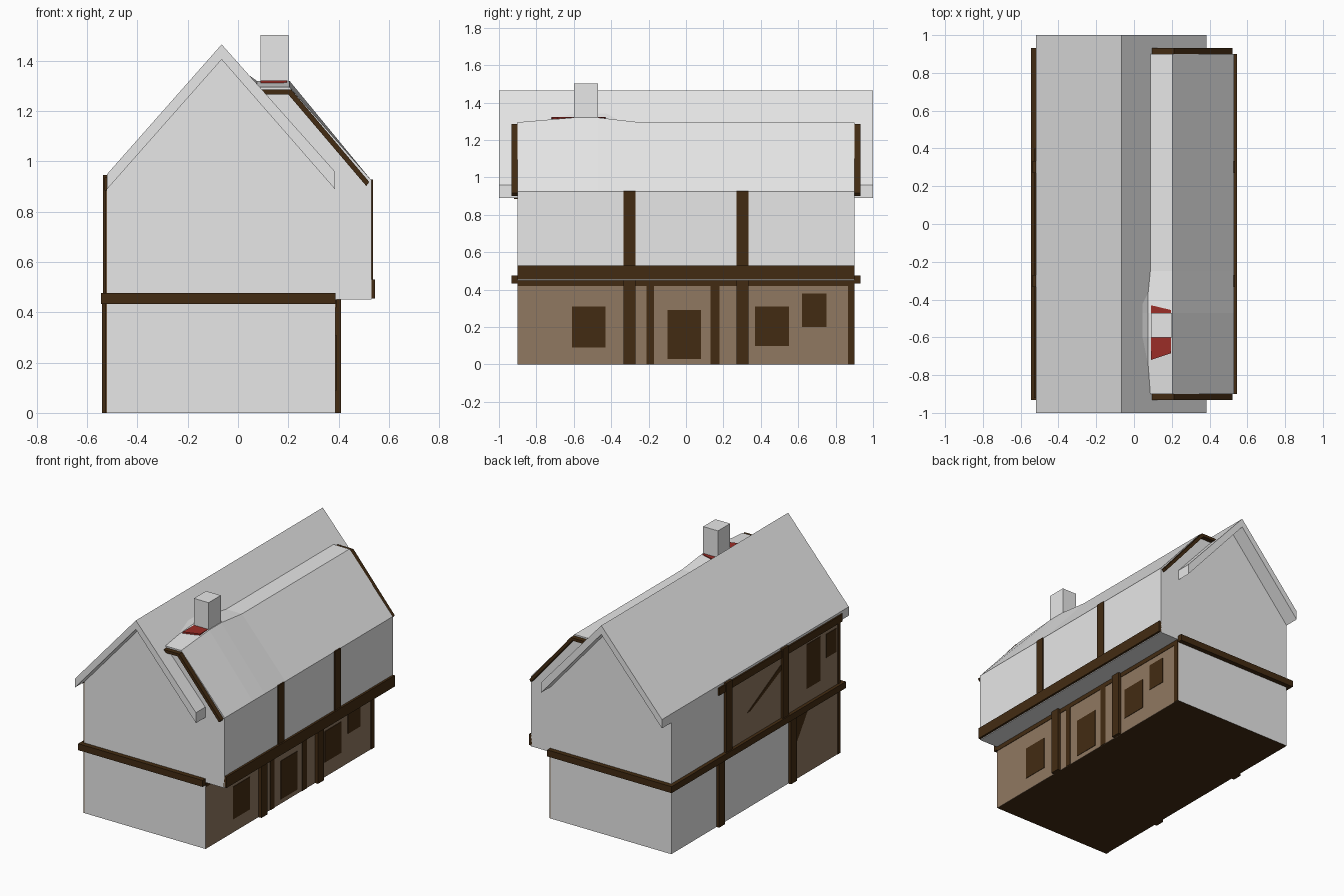
import bpy, bmesh

if "Cube" in bpy.data.objects:
    bpy.data.objects.remove(bpy.data.objects["Cube"])


def material(name, rgb):
    m = bpy.data.materials.new(name)
    m.diffuse_color = (*rgb, 1)
    m.use_nodes = True
    m.node_tree.nodes["Principled BSDF"].inputs["Base Color"].default_value = m.diffuse_color
    return m


PLASTER = material("pale_grey", (0.8, 0.8, 0.8))
TIMBER = material("dark_timber", (0.055, 0.024, 0.006))
BROWN = material("brown_infill", (0.28, 0.19, 0.12))
RED = material("brick_red", (0.33, 0.026, 0.02))


def loft(name, sections, mat):
    """Solid through closed sections of 3D points, capped at both ends."""
    bm = bmesh.new()
    rings = [[bm.verts.new(p) for p in s] for s in sections]
    n = len(rings[0])
    for a, b in zip(rings, rings[1:]):
        for i in range(n):
            j = (i + 1) % n
            bm.faces.new((a[i], a[j], b[j], b[i]))
    bm.faces.new(rings[0])
    bm.faces.new(rings[-1])
    bmesh.ops.recalc_face_normals(bm, faces=bm.faces)
    me = bpy.data.meshes.new(name)
    bm.to_mesh(me)
    bm.free()
    me.materials.append(mat)
    ob = bpy.data.objects.new(name, me)
    bpy.context.collection.objects.link(ob)
    return ob


def extrude_y(name, profile, y0, y1, mat):
    return loft(name, [[(x, y, z) for x, z in profile] for y in (y0, y1)], mat)


def box(name, x, y, z, mat):
    prof = [(x[0], z[0]), (x[1], z[0]), (x[1], z[1]), (x[0], z[1])]
    return extrude_y(name, prof, y[0], y[1], mat)


def wall_plate(name, x0, x1, yz, mat):
    return loft(name, [[(x, y, z) for y, z in yz] for x in (x0, x1)], mat)


# Ground storey, with a dark underside
ground = box("ground_storey", (-0.52, 0.385), (-0.9, 0.9), (0, 0.455), PLASTER)
ground.data.materials.append(TIMBER)
for f in ground.data.polygons:
    if f.normal.z < -0.9:
        f.material_index = 1


# Overhanging upper storey with the lean-to roof, swelling slightly at the chimney
def upper_section(y, top):
    prof = [(-0.52, 0.45), (0.53, 0.45), (0.53, 0.925), (0.205, top),
            (0.075, top), (-0.065, 1.42), (-0.52, 0.91)]
    return [(x, y, z) for x, z in prof]


loft("upper_storey", [upper_section(*s) for s in
     ((-0.9, 1.295), (-0.6, 1.32), (-0.47, 1.32), (-0.25, 1.295), (0.9, 1.295))], PLASTER)

# Main roof slab
extrude_y("main_roof", [(-0.52, 0.95), (-0.065, 1.465), (0.385, 0.96),
                        (0.385, 0.89), (-0.065, 1.405), (-0.52, 0.89)], -1, 1, PLASTER)

# Chimney and its red brick base
box("chimney", (0.09, 0.2), (-0.6, -0.47), (1.25, 1.503), PLASTER)
base = [(0.09, -0.72), (0.195, -0.685), (0.195, -0.455), (0.09, -0.43)]
loft("chimney_base", [[(x, y, z) for x, y in base] for z in (1.312, 1.322)], RED)

# End timbers: floor beams and bargeboards of the lean-to roof
barge = [(0.095, 1.285), (0.212, 1.285), (0.522, 0.918), (0.51, 0.902),
         (0.2, 1.266), (0.112, 1.266)]
for label, y0, y1 in (("front", -0.932, -0.9), ("back", 0.9, 0.932)):
    box(label + "_floor_beam", (-0.545, 0.387), (y0, y1), (0.432, 0.476), TIMBER)
    extrude_y(label + "_bargeboard", barge, y0, y1, TIMBER)

# Long side timbers
box("left_floor_beam", (-0.545, -0.52), (-0.92, 0.92), (0.432, 0.476), TIMBER)
box("right_floor_beam", (0.52, 0.545), (-0.9, 0.9), (0.455, 0.53), TIMBER)
box("left_eave_strip", (-0.53, -0.52), (-0.92, 0.4), (0.885, 0.935), TIMBER)
for s in (-1, 1):
    def span(c, w=0.032):
        return (s * c - w, s * c + w)
    box("right_upper_post", (0.52, 0.536), span(0.302), (0.5, 0.928), TIMBER)
    box("right_lower_post", (0.37, 0.41), span(0.302), (0, 0.455), TIMBER)
    box("left_upper_post", (-0.537, -0.51), span(0.302), (0.45, 0.945), TIMBER)
    box("left_lower_post", (-0.54, -0.51), span(0.385), (0, 0.45), TIMBER)


def rect(y0, y1, z0, z1):
    return [(y0, z0), (y1, z0), (y1, z1), (y0, z1)]


# Brown infill on the right ground wall, with windows, door and studs
wall_plate("right_infill", 0.385, 0.388, rect(-0.9, 0.9, 0, 0.45), BROWN)
for name, r in (("window", (-0.61, -0.43, 0.09, 0.31)), ("stud", (-0.21, -0.17, 0, 0.45)),
                ("door", (-0.1, 0.08, 0.03, 0.29)), ("stud", (0.13, 0.18, 0, 0.45)),
                ("window", (0.37, 0.55, 0.1, 0.31)), ("window", (0.62, 0.75, 0.2, 0.38)),
                ("stud", (0.865, 0.9, 0, 0.45)), ("rail", (-0.9, 0.9, 0.42, 0.45))):
    wall_plate("right_" + name, 0.387, 0.391, rect(*r), TIMBER)

# Brown infill on the left wall, with brace, windows and corner studs
wall_plate("left_upper_infill", -0.523, -0.52, rect(-0.9, 0.28, 0.47, 0.89), BROWN)
wall_plate("left_lower_infill", -0.523, -0.52, rect(-0.9, -0.385, 0, 0.44), BROWN)
for name, yz in (("brace", [(0.09, 0.65), (0.06, 0.65), (-0.29, 0.81), (-0.29, 0.85)]),
                 ("window", rect(-0.69, -0.54, 0.57, 0.87)),
                 ("upper_window", rect(-0.86, -0.75, 0.7, 0.86)),
                 ("corner_stud", rect(-0.9, -0.875, 0, 0.89)),
                 ("corner_brace", [(-0.4, 0.2), (-0.4, 0.43), (-0.56, 0.43)])):
    wall_plate("left_" + name, -0.526, -0.522, yz, TIMBER)
